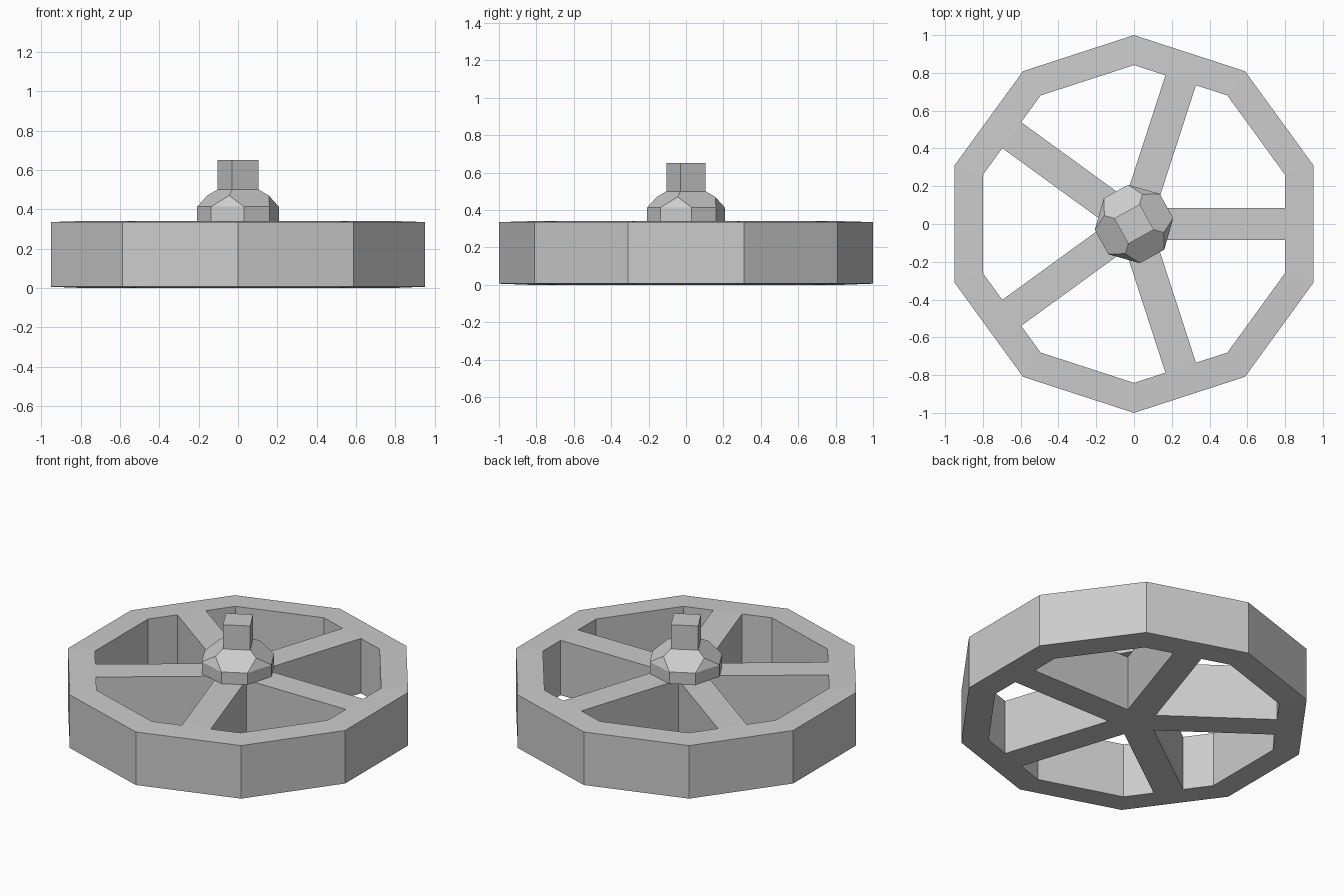
import bpy, bmesh
from math import sin, cos, pi, radians

if "Cube" in bpy.data.objects:
    bpy.data.objects.remove(bpy.data.objects["Cube"])


def polar(r, deg, z):
    return (r * cos(radians(deg)), r * sin(radians(deg)), z)


def make(name, verts, faces):
    mesh = bpy.data.meshes.new(name)
    mesh.from_pydata(verts, [], faces)
    bm = bmesh.new()
    bm.from_mesh(mesh)
    bmesh.ops.recalc_face_normals(bm, faces=bm.faces)
    bm.to_mesh(mesh)
    bm.free()
    obj = bpy.data.objects.new(name, mesh)
    bpy.context.collection.objects.link(obj)
    return obj


TOP = 0.34
INNER = 0.8 / cos(pi / 10)

# Ten-sided rim: a four-point section swept round, slightly lower at the outside
section = [(1.0, 0.006), (1.0, 0.335), (INNER, TOP), (INNER, 0.0)]
verts = [polar(r, 18 + 36 * i, z) for i in range(10) for r, z in section]
faces = []
for i in range(10):
    a, b = 4 * i, 4 * ((i + 1) % 10)
    for k in range(4):
        m = (k + 1) % 4
        faces.append((a + k, b + k, b + m, a + m))
make("wheel_rim", verts, faces)

# Five full-height spokes joined in one star-shaped block
HALF = 0.085
outline = []
for i in range(5):
    t = radians(72 * i)
    for s in (-HALF, HALF):
        outline.append((0.8 * cos(t) - s * sin(t), 0.8 * sin(t) + s * cos(t)))
    outline.append(polar(HALF / sin(pi / 5), 72 * i + 36, 0)[:2])
n = len(outline)
verts = [(x, y, z) for z in (0.0, TOP) for x, y in outline]
faces = [tuple(range(n)), tuple(range(n, 2 * n))]
for i in range(n):
    if i % 3:  # spoke ends are closed by the rim
        j = (i + 1) % n
        faces.append((i, j, n + j, n + i))
make("spokes", verts, faces)

# Faceted hub dome with a square axle stub, repeated in four quarters
verts = []
for i in range(4):
    t = -106 + 90 * i
    verts += [polar(0.109, t, 0.65), polar(0.109, t, 0.5), polar(0.163, t, 0.47)]
    verts += [polar(0.21, t + d, z) for z in (0.413, TOP) for d in (-24.4, 24.4)]
faces = [(0, 7, 14, 21), (5, 6, 12, 13, 19, 20, 26, 27)]
for i in range(4):
    a, b = 7 * i, 7 * ((i + 1) % 4)
    faces += [
        (a, a + 1, b + 1, b),                            # stub side
        (a + 1, a + 2, a + 4, b + 3, b + 2, b + 1),      # sloping hexagon
        (a + 2, a + 3, a + 4),                           # small gable
        (a + 3, a + 5, a + 6, a + 4),                    # band
        (a + 4, a + 6, b + 5, b + 3),
    ]
make("hub_and_axle", verts, faces)
